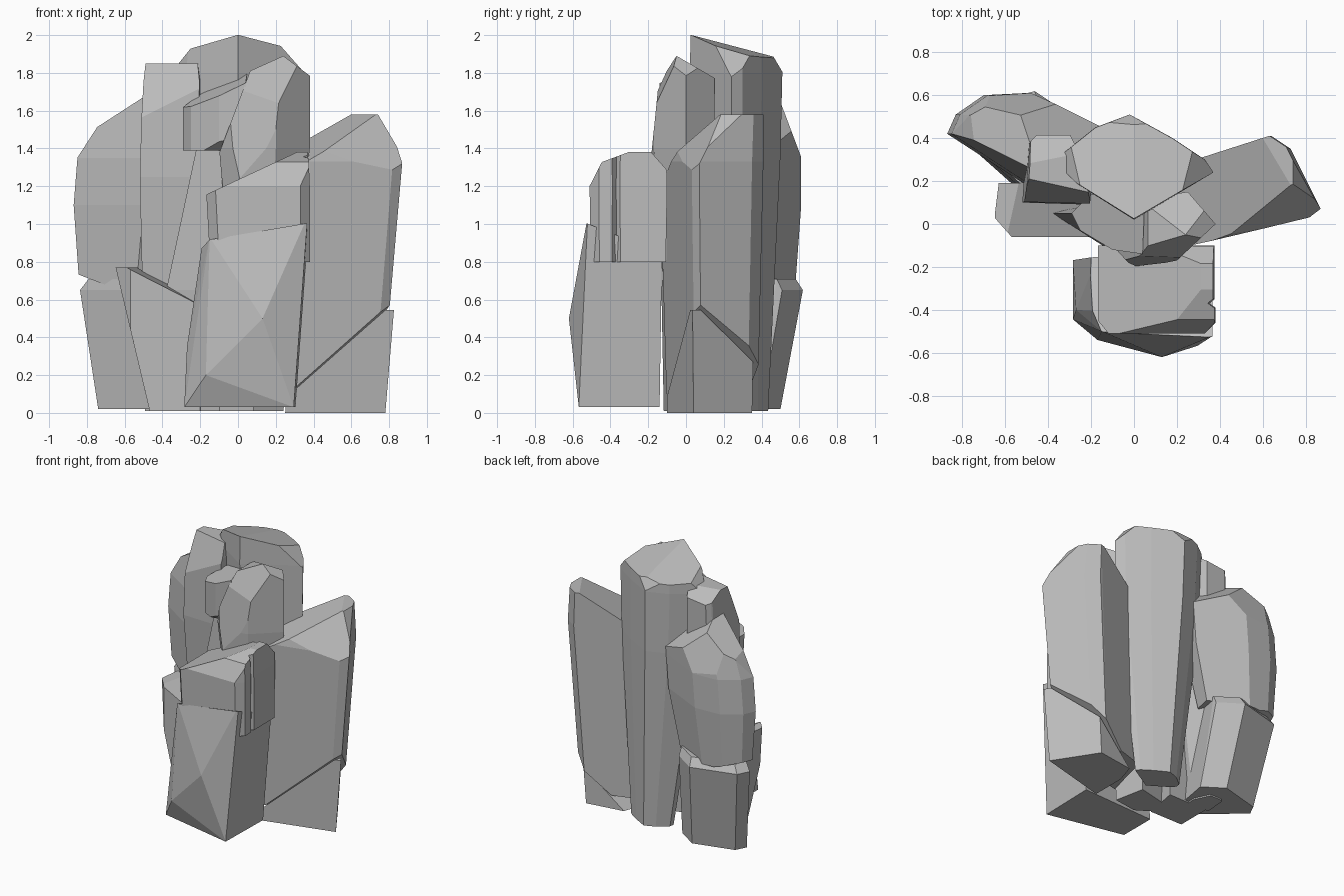
import bpy
import bmesh
from mathutils import Vector

default_cube = bpy.data.objects.get("Cube")
if default_cube:
    bpy.data.objects.remove(default_cube, do_unlink=True)

# One stone colour for the whole cluster
stone = bpy.data.materials.new("grey_stone")
stone.use_nodes = True
stone_colour = (0.5, 0.5, 0.5, 1)
stone.diffuse_color = stone_colour
stone.node_tree.nodes["Principled BSDF"].inputs["Base Color"].default_value = stone_colour


def chip(mesh, point, normal):
    """Cleave a flat facet off a stone, on the side the normal points to."""
    geometry = mesh.verts[:] + mesh.edges[:] + mesh.faces[:]
    bmesh.ops.bisect_plane(mesh, geom=geometry, plane_co=Vector(point),
                           plane_no=Vector(normal).normalized(), clear_outer=True)
    open_edges = [edge for edge in mesh.edges if edge.is_boundary]
    if open_edges:
        bmesh.ops.contextual_create(mesh, geom=open_edges)


def rock(name, plan, levels, chips=(), knobs=()):
    """Stack a plan outline at (height, scale, shift x, shift y), wrap it, chip it.
    Knobs are single points where the stone bulges."""
    mesh = bmesh.new()
    middle = sum((Vector(corner) for corner in plan), Vector((0, 0))) / len(plan)
    for height, scale, shift_x, shift_y in levels:
        for corner in plan:
            spot = middle + (Vector(corner) - middle) * scale + Vector((shift_x, shift_y))
            mesh.verts.new((spot.x, spot.y, height))
    for knob in knobs:
        mesh.verts.new(knob)
    hull = bmesh.ops.convex_hull(mesh, input=mesh.verts[:])
    unused = {item for item in hull["geom_interior"] + hull["geom_unused"]
              if isinstance(item, bmesh.types.BMVert)}
    bmesh.ops.delete(mesh, geom=list(unused), context="VERTS")
    for point, normal in chips:
        chip(mesh, point, normal)
    bmesh.ops.recalc_face_normals(mesh, faces=mesh.faces[:])
    data = bpy.data.meshes.new(name)
    mesh.to_mesh(data)
    mesh.free()
    data.materials.append(stone)
    bpy.context.collection.objects.link(bpy.data.objects.new(name, data))


# Front block with a sloping ledge and a bulging face
rock("front_block",
     plan=[(-.25, -.42), (.36, -.55), (.37, -.1), (-.25, -.13)],
     levels=[(.03, .95, -.05, -.03), (1.04, .88, .045, 0)],
     chips=[((.37, -.54, 1.01), (-.14, .37, .93))],
     knobs=[(.13, -.62, .5), (-.17, -.54, .2), (-.27, -.4, .35), (-.15, -.5, .93)])

# Cap stone above the ledge, split by a crevice on its left side
cap_chips = [((-.16, -.3, 1.16), (-.42, 0, .9)), ((0, -.47, 1.28), (0, -.88, .45)),
             ((0, -.44, 1.33), (0, -.35, .94)), ((0, -.14, 1.33), (0, .75, .66))]
cap_levels = [(.8, .96, .01, 0), (1.2, 1, 0, 0), (1.38, .97, 0, 0)]
rock("cap_stone_front",
     plan=[(-.17, -.45), (-.12, -.51), (.33, -.51), (.38, -.46), (.38, -.39), (.34, -.36), (-.17, -.36)],
     levels=cap_levels, chips=cap_chips)
rock("cap_stone_back",
     plan=[(-.17, -.39), (.34, -.38), (.375, -.35), (.375, -.1), (-.17, -.1)],
     levels=cap_levels, chips=cap_chips)

# Left slab leaning on a sloping base
rock("left_slab",
     plan=[(.1, -.14), (.82, .03), (.87, .07), (.73, .35), (.64, .41), (.2, .27)],
     levels=[(.1, .88, -.07, 0), (1.33, 1, 0, 0), (1.58, .88, 0, .03)],
     chips=[((.38, .1, 1.39), (-.42, -.25, .88)), ((.8, .1, 1.48), (.85, 0, .5)),
            ((.8, .12, 1.44), (.3, -.8, .5)), ((.5, .05, .29), (.95, -.3, -1))])
rock("left_base",
     plan=[(.25, -.1), (.78, .04), (.58, .35), (.25, .3)],
     levels=[(0, 1, 0, 0), (.545, 1.05, .03, 0)],
     chips=[((.5, .05, .27), (-.95, .3, 1))])

# Tall central column with a faceted crown, narrowing to its foot
rock("central_column",
     plan=[(0, .02), (.37, .24), (.33, .3), (.18, .4), (-.02, .51), (-.18, .45), (-.33, .33),
           (-.34, .26), (-.27, .19)],
     levels=[(.01, .5, .07, .03), (1.35, .95, .01, 0), (1.8, 1, 0, 0), (2.04, .98, 0, 0)],
     chips=[((0, .03, 2), (-.12, .25, .95)), ((0, .03, 2), (.1, .25, .95)),
            ((-.29, .3, 1.88), (-.75, 0, .6)), ((.29, .2, 1.87), (.75, 0, .66)),
            ((0, .49, 1.84), (0, .85, .5))])

# Pointed stone in the middle, its side spur and the shaft below
rock("middle_crystal",
     plan=[(-.1, -.1), (0, -.21), (.2, -.17), (.38, 0), (.25, .15), (-.05, .1)],
     levels=[(.2, .5, 0, .08), (1.2, .9, 0, 0), (1.4, 1, 0, 0), (1.92, 1, 0, 0)],
     chips=[((-.03, 0, 1.56), (-.93, 0, .35)), ((.24, -.05, 1.89), (-.41, 0, .91)),
            ((.24, -.05, 1.89), (.6, 0, .8)), ((.24, -.05, 1.89), (.1, -.92, .38)),
            ((.1, -.16, 1.6), (0, -.99, .1)), ((.24, -.05, 1.89), (0, .5, .86))])
rock("crystal_spur",
     plan=[(-.29, .05), (-.25, -.03), (-.1, -.12), (.04, -.14), (.05, .1), (-.2, .14)],
     levels=[(1.39, 1, 0, 0), (1.8, 1, 0, 0)],
     chips=[((-.28, .03, 1.62), (-.45, -.2, .87)), ((-.13, -.09, 1.41), (.1, -.6, -.8))])
rock("middle_shaft",
     plan=[(-.38, .05), (-.1, -.13), (.1, -.1), (.05, .15)],
     levels=[(.01, .9, 0, 0), (.65, 1, 0, 0), (1.42, .65, .06, .02)])

# Right side: upright column, outer slab, its base and the front wedge
rock("right_column",
     plan=[(-.52, .1), (-.5, .38), (-.47, .41), (-.3, .41), (-.2, .2), (-.21, .09)],
     levels=[(.01, .55, -.04, .02), (1.25, 1, 0, 0), (1.75, .97, .01, 0), (1.85, .9, .01, .02)],
     chips=[((-.4, .19, 1.85), (-.2, -.9, .35)), ((-.4, .3, 1.85), (-.1, .5, .85))])
rock("right_slab",
     plan=[(-.87, .42), (-.83, .51), (-.7, .6), (-.5, .61), (-.17, .45), (-.2, .3), (-.5, .18)],
     levels=[(.68, .82, -.03, 0), (1.1, 1, 0, 0), (1.35, 1, .02, 0), (1.72, .85, .1, 0)],
     chips=[((-.78, .45, 1.46), (-.85, 0, .55)), ((-.63, .4, 1.58), (-.5, .1, .85)),
            ((0, .57, 1.46), (0, .93, .35)), ((-.75, .4, .7), (-.3, .1, -.95)),
            ((-.27, .48, 1.47), (.5, .4, .75))])
rock("right_base",
     plan=[(-.74, .34), (-.7, .42), (-.4, .5), (-.25, .4), (-.3, .12), (-.47, .1)],
     levels=[(.02, 1, 0, 0), (.65, 1.1, -.07, .1), (.71, 1, -.05, .08)])
rock("front_wedge",
     plan=[(-.65, .03), (-.57, -.06), (-.2, -.06), (-.15, .2), (-.63, .19)],
     levels=[(.01, 1, 0, 0), (.77, 1, 0, 0)],
     chips=[((-.47, 0, .02), (-.97, 0, -.23)), ((-.54, 0, .75), (.45, -.1, .88))])
